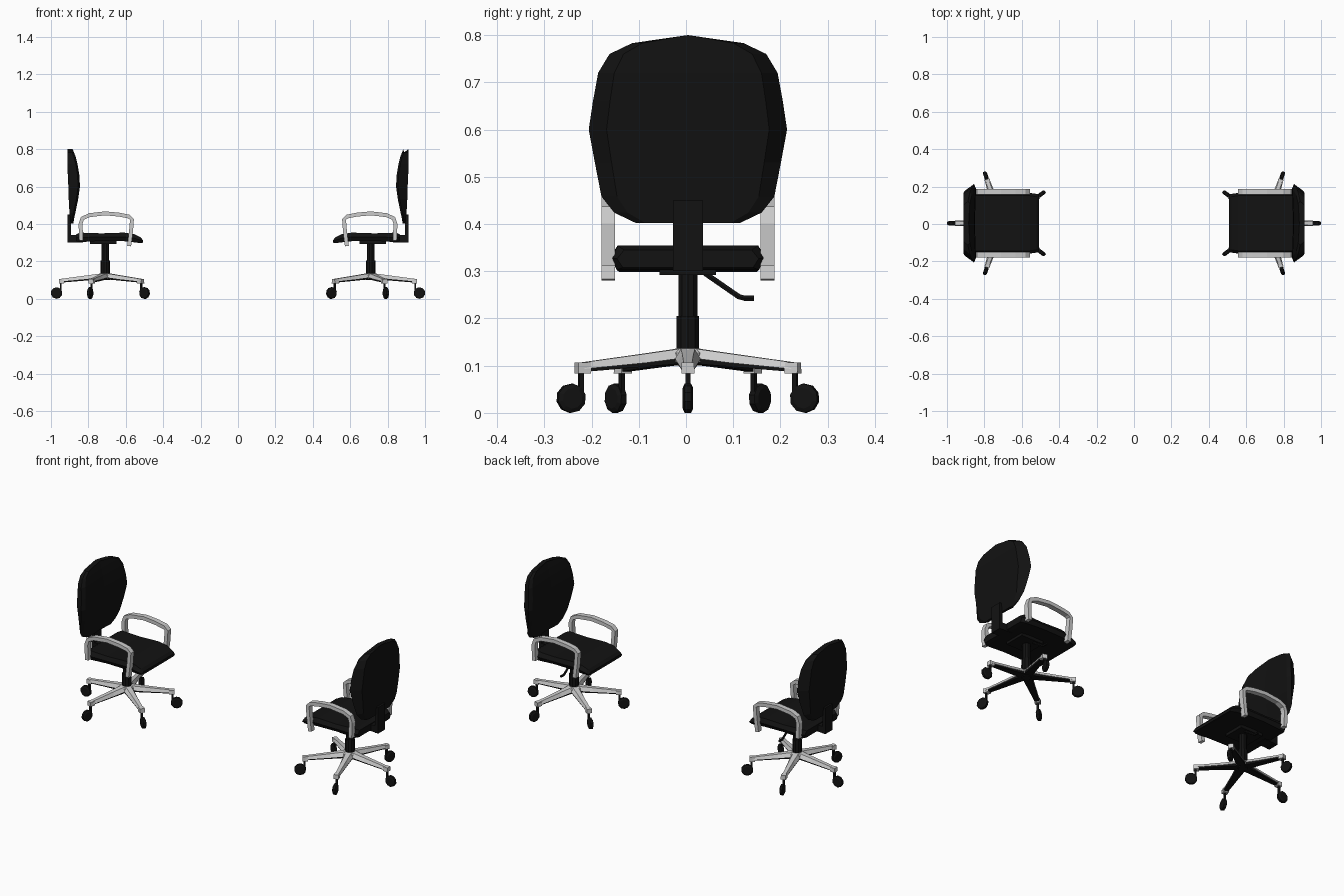
import bpy, bmesh
from math import sin, cos, radians, pi
from mathutils import Vector

if "Cube" in bpy.data.objects:
    bpy.data.objects.remove(bpy.data.objects["Cube"])

CX, CY = -0.71, 0.004          # column centre of the left chair
black = bpy.data.materials.new("black")
black.diffuse_color = (0.006, 0.006, 0.006, 1)
black.use_nodes = True
black.node_tree.nodes["Principled BSDF"].inputs["Base Color"].default_value = black.diffuse_color


def finish(bm, name, mat=None):
    # place at the left chair and mirror across x for the facing chair
    bmesh.ops.recalc_face_normals(bm, faces=bm.faces)
    bmesh.ops.translate(bm, verts=bm.verts, vec=(CX, CY, 0))
    me = bpy.data.meshes.new(name)
    bm.to_mesh(me)
    bm.free()
    ob = bpy.data.objects.new(name, me)
    bpy.context.collection.objects.link(ob)
    if mat:
        me.materials.append(mat)
    ob.modifiers.new("facing_chair", 'MIRROR').use_mirror_merge = False
    return ob


def loft(bm, rings):
    # skin closed rings and cap both ends
    rows = [[bm.verts.new(p) for p in r] for r in rings]
    n = len(rows[0])
    for a, b in zip(rows, rows[1:]):
        for i in range(n):
            j = (i + 1) % n
            bm.faces.new((a[i], a[j], b[j], b[i]))
    bm.faces.new(rows[0])
    bm.faces.new(rows[-1])


def circle(r, z, n=10):
    return [(r * cos(2 * pi * i / n), r * sin(2 * pi * i / n), z) for i in range(n)]


def box(bm, lo, hi):
    loft(bm, [[(lo[0], lo[1], z), (hi[0], lo[1], z), (hi[0], hi[1], z), (lo[0], hi[1], z)]
              for z in (lo[2], hi[2])])


def tube(bm, pts, r, n=6):
    # round bar along a path in the y-z plane
    pts = [Vector(p) for p in pts]
    rings = []
    for i, p in enumerate(pts):
        t = (pts[min(i + 1, len(pts) - 1)] - pts[max(i - 1, 0)]).normalized()
        a = Vector((1, 0, 0))
        b = t.cross(a)
        rings.append([p + r * (cos(2 * pi * k / n) * a + sin(2 * pi * k / n) * b) for k in range(n)])
    loft(bm, rings)


# backrest: rows of z, half width, rear depth, front depth
bm = bmesh.new()
rings = []
for z, w, ub, uf in [(.402, .110, -.186, -.170), (.424, .156, -.188, -.167),
                     (.458, .183, -.191, -.160), (.530, .197, -.195, -.145),
                     (.600, .210, -.197, -.135), (.660, .201, -.200, -.138),
                     (.720, .190, -.202, -.148), (.760, .166, -.202, -.158),
                     (.783, .118, -.201, -.168)]:
    peak = .017 if z > .78 else 0
    rings.append([(ub, -.82 * w, z), (ub, 0, z + peak), (ub, .82 * w, z),
                  (uf - .010, w, z), (uf, .88 * w, z), (uf - .006, 0, z + peak),
                  (uf, -.88 * w, z), (uf - .010, -w, z)])
loft(bm, rings)
finish(bm, "backrest", black)

# seat cushion with a drooping front edge
bm = bmesh.new()
rings = []
for u, w, zb, zt in [(-.155, .150, .308, .345), (-.135, .163, .303, .354), (-.02, .164, .310, .350),
                     (.10, .164, .308, .354), (.155, .162, .302, .346), (.188, .157, .298, .330),
                     (.201, .150, .300, .315)]:
    m = (zb + zt) / 2
    rings.append([(u, -w + .012, zb), (u, w - .012, zb), (u, w, m), (u, w - .015, zt),
                  (u, -w + .015, zt), (u, -w, m)])
loft(bm, rings)
finish(bm, "seat", black)

# bracket carrying the backrest
bm = bmesh.new()
box(bm, (-.202, -.032, .300), (-.183, .032, .450))
box(bm, (-.190, -.032, .302), (-.120, .032, .340))
box(bm, (-.08, -.06, .292), (.06, .06, .312))
finish(bm, "back_bracket", black)

# armrests: flat bars bent into a loop
path = [Vector(p) for p in [(-.128, .312), (-.132, .40), (-.122, .430), (-.085, .447), (0, .457),
                            (.075, .450), (.125, .440), (.143, .425), (.138, .36), (.128, .282)]]
bm = bmesh.new()
for side in (-1, 1):
    rings = []
    for i, p in enumerate(path):
        t = (path[min(i + 1, len(path) - 1)] - path[max(i - 1, 0)]).normalized()
        nrm = Vector((-t.y, t.x)) * .0105
        a, b = p + nrm, p - nrm
        rings.append([(a.x, side * .154, a.y), (a.x, side * .183, a.y),
                      (b.x, side * .183, b.y), (b.x, side * .154, b.y)])
    loft(bm, rings)
finish(bm, "armrests")

# gas column
bm = bmesh.new()
loft(bm, [circle(.025, .10), circle(.025, .205), circle(.021, .205), circle(.021, .31)])
finish(bm, "column", black)

# height lever
bm = bmesh.new()
tube(bm, [(.015, .02, .308), (.015, .040, .293), (.015, .108, .246), (.015, .120, .243), (.015, .140, .243)], .0065)
finish(bm, "lever", black)

# hub of the star base
bm = bmesh.new()
loft(bm, [circle(.042, .108), circle(.040, .127), circle(.028, .136)])
finish(bm, "base_hub")

# five tapered legs with end caps, dark undersides and casters
legs, under, casters = bmesh.new(), bmesh.new(), bmesh.new()
for k in range(5):
    ang = radians(180 + 72 * k)
    d, s = Vector((cos(ang), sin(ang), 0)), Vector((-sin(ang), cos(ang), 0))

    def at(r, t, z):
        return d * r + s * t + Vector((0, 0, z))

    def slab(bm, stations):
        loft(bm, [[at(r, -wb, zb), at(r, wb, zb), at(r, wt, zt), at(r, -wt, zt)]
                  for r, wb, wt, zb, zt in stations])

    slab(legs, [(.02, .028, .015, .116, .136), (.10, .022, .012, .106, .125), (.235, .014, .009, .093, .107)])
    slab(legs, [(.220, .014, .013, .083, .107), (.248, .014, .013, .083, .107)])
    slab(under, [(.0, .024, .024, .106, .118), (.10, .018, .018, .098, .108), (.220, .011, .011, .088, .095)])
    # caster stem
    slab(casters, [(.233, .005, .005, .035, .084), (.243, .005, .005, .035, .084)])
    # caster wheel with bevelled rims
    loft(casters, [[at(.260 + r * cos(a), t, .031 + r * sin(a))
                    for a in [radians(22.5 + 36 * i) for i in range(10)]]
                   for r, t in [(.022, -.011), (.031, -.007), (.031, .007), (.022, .011)]])
finish(legs, "base_legs")
finish(under, "base_underside", black)
finish(casters, "casters", black)
